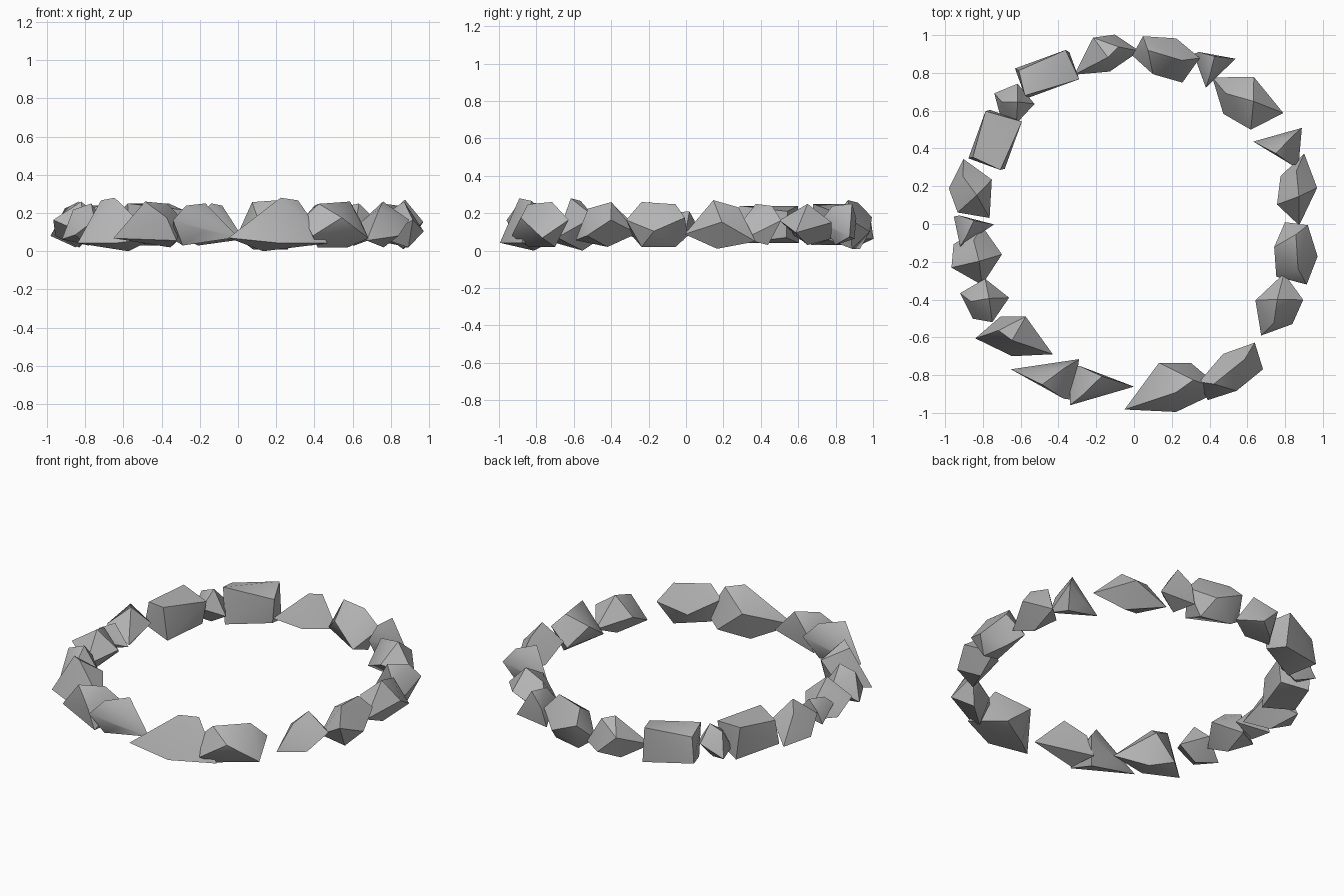
import bpy, bmesh, math

if "Cube" in bpy.data.objects:
    bpy.data.objects.remove(bpy.data.objects["Cube"])

stone = bpy.data.materials.new("stone grey")
stone.diffuse_color = (0.46, 0.46, 0.46, 1)
stone.use_nodes = True
stone.node_tree.nodes["Principled BSDF"].inputs["Base Color"].default_value = stone.diffuse_color

# Basic rock forms: hull points as (along, across, height) in -1..1
FORMS = {
    "wedge": [(-1, -.9, -.5), (-.3, 1, .3), (.35, 1, -.7), (1, -.1, -.7),
              (.05, -1, -.7), (.05, -.2, 1), (.4, .3, .9), (-.3, .4, -1)],
    "shard": [(-1, .1, -.7), (1, .3, -.4), (.5, -1, .2), (-.1, 1, .1),
              (-.3, -1, -.5), (.2, .1, 1), (-.5, -.2, .7), (.1, 0, -1)],
    "boulder": [(-1, -.5, -.5), (-.9, .55, .3), (.1, 1, -.3), (1, .5, .2),
                (.75, -.9, -.6), (-.2, -1, .3), (-.6, 0, .9), (.5, .1, 1),
                (-.6, .1, -1), (.5, .3, -1)],
    "spike": [(-1, .1, -.6), (1, 1, .2), (1, -.9, -.7), (0, -.4, 1),
              (.6, .5, .9), (.7, -.9, .3), (.7, .3, -1), (0, .55, -.3)],
}
# Block: a skewed box
SIGNS = (-1, 1)
FORMS["block"] = [(a * (.95 - .05 * b * c), b * (.9 + .1 * a * c), c * (.85 + .15 * a * b))
                  for a in SIGNS for b in SIGNS for c in SIGNS]

MID = 0.14  # mid height of the ring


def rock(name, form, x, y, length, width, angle, top):
    """Convex rock: a basic form scaled, turned and placed on the ring."""
    c, s = math.cos(math.radians(angle)), math.sin(math.radians(angle))
    bm = bmesh.new()
    for u, v, w in FORMS[form]:
        u, v = u * length, v * width
        bm.verts.new((x + u * c - v * s, y + u * s + v * c, MID + w * (top - MID)))
    hull = bmesh.ops.convex_hull(bm, input=bm.verts[:])
    loose = {g for g in hull["geom_interior"] if isinstance(g, bmesh.types.BMVert)}
    bmesh.ops.delete(bm, geom=list(loose), context='VERTS')
    bmesh.ops.recalc_face_normals(bm, faces=bm.faces[:])
    me = bpy.data.meshes.new(name)
    bm.to_mesh(me)
    bm.free()
    me.materials.append(stone)
    ob = bpy.data.objects.new(name, me)
    bpy.context.collection.objects.link(ob)
    ob.select_set(True)
    bpy.context.view_layer.objects.active = ob


# Ring of rocks, clockwise from the back:
# form, x, y, half length, half width, angle, top height
RING = [
    ("wedge", -.15, .90, .18, .095, 8, .25),
    ("boulder", .17, .885, .17, .11, -20, .27),
    ("spike", .44, .85, .10, .10, 200, .25),
    ("shard", .59, .66, .21, .125, -30, .25),
    ("spike", .755, .415, .125, .105, -5, .25),
    ("shard", .868, .185, .19, .10, -97, .27),
    ("boulder", .857, -.155, .165, .115, -90, .26),
    ("shard", .755, -.435, .175, .115, 66, .26),
    ("boulder", .515, -.78, .19, .10, 36, .26),
    ("wedge", .21, -.865, .26, .13, 0, .28),
    ("spike", -.17, -.85, .17, .11, 180, .25),
    ("spike", -.48, -.805, .175, .115, -8, .26),
    ("wedge", -.635, -.595, .205, -.105, 180, .28),
    ("shard", -.795, -.40, .13, .11, -10, .25),
    ("shard", -.83, -.165, .155, .13, -95, .26),
    ("spike", -.84, -.015, .10, .085, 192, .21),
    ("shard", -.855, .18, .17, .115, -70, .26),
    ("block", -.735, .445, .14, .10, 70, .24),
    ("shard", -.64, .645, .11, .10, -20, .24),
    ("block", -.46, .795, .15, .085, 20, .25),
]
for i, spec in enumerate(RING, 1):
    rock(f"ring_rock_{i:02d}", *spec)

# Soften shallow facets only, keep the sharp breaks
bpy.ops.object.shade_smooth_by_angle(angle=math.radians(35))
